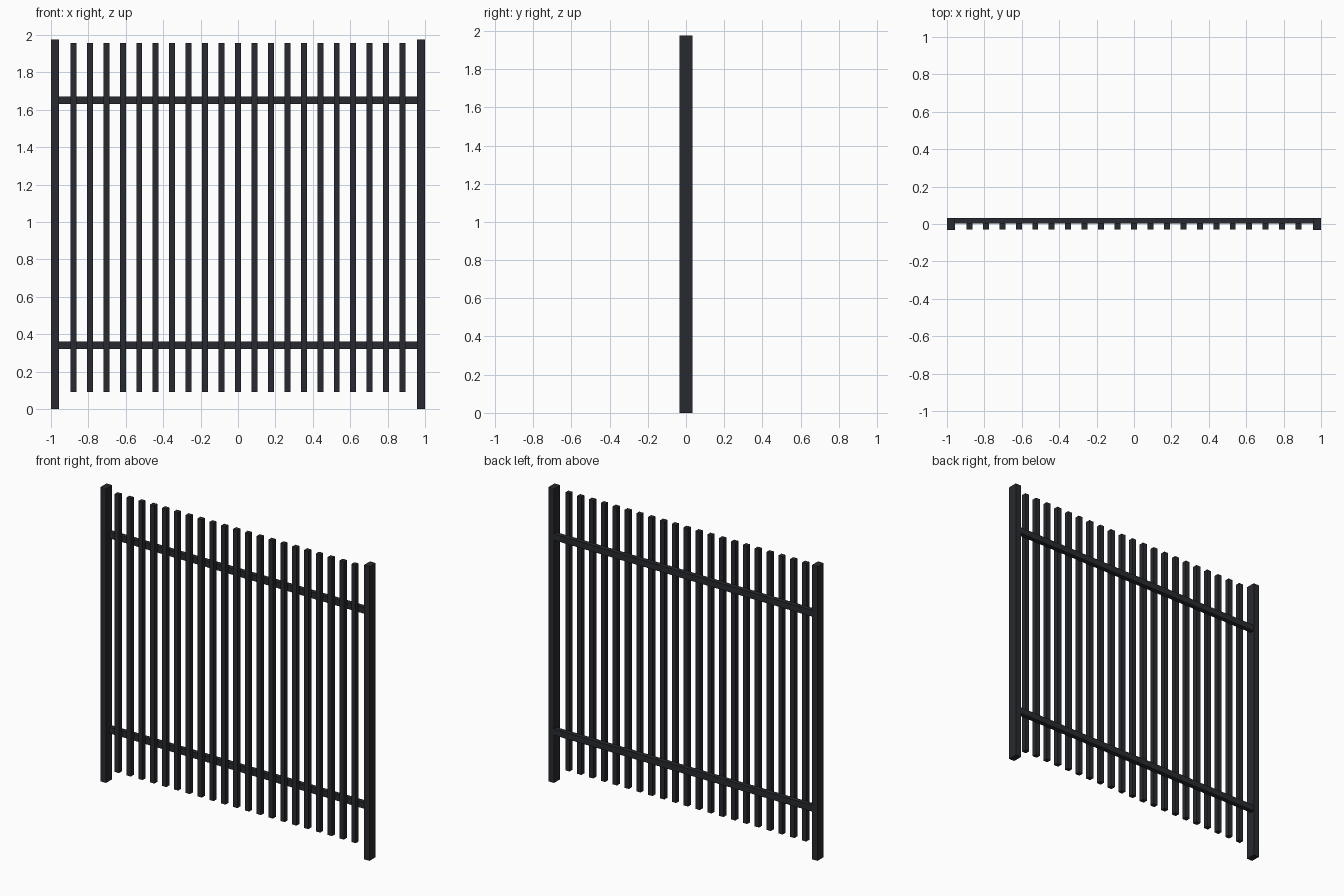
import bpy

if "Cube" in bpy.data.objects:
    bpy.data.objects.remove(bpy.data.objects["Cube"])

# Single dark metal colour
metal = bpy.data.materials.new("charcoal_metal")
metal.diffuse_color = (0.022, 0.023, 0.029, 1)
metal.use_nodes = True
metal.node_tree.nodes["Principled BSDF"].inputs["Base Color"].default_value = metal.diffuse_color


def box(name, x, y, z):
    """Box from (min, max) ranges on each axis."""
    ranges = (x, y, z)
    bpy.ops.mesh.primitive_cube_add(
        size=1, location=[(a + b) / 2 for a, b in ranges])
    obj = bpy.context.object
    obj.name = name
    obj.scale = [b - a for a, b in ranges]
    bpy.ops.object.transform_apply(location=False, rotation=False, scale=True)
    obj.data.materials.append(metal)
    return obj


DEPTH = 0.033      # half depth of the posts
POST_W = 0.042
PICKETS = 21
SPACING = 0.088
HALF_W = 0.016     # half width of a picket

# End posts
box("left_post", (-1, -1 + POST_W), (-DEPTH, DEPTH), (0, 1.976))
box("right_post", (1 - POST_W, 1), (-DEPTH, DEPTH), (0, 1.976))

# Horizontal rails behind the pickets
for name, z in (("lower_rail", 0.341), ("upper_rail", 1.651)):
    box(name, (-1 + POST_W, 1 - POST_W), (0.002, 0.032), (z - 0.021, z + 0.021))

# Row of vertical pickets
for i in range(PICKETS):
    x = (i - (PICKETS - 1) / 2) * SPACING
    box(f"picket_{i + 1}", (x - HALF_W, x + HALF_W), (-0.03, 0.002), (0.09, 1.957))
